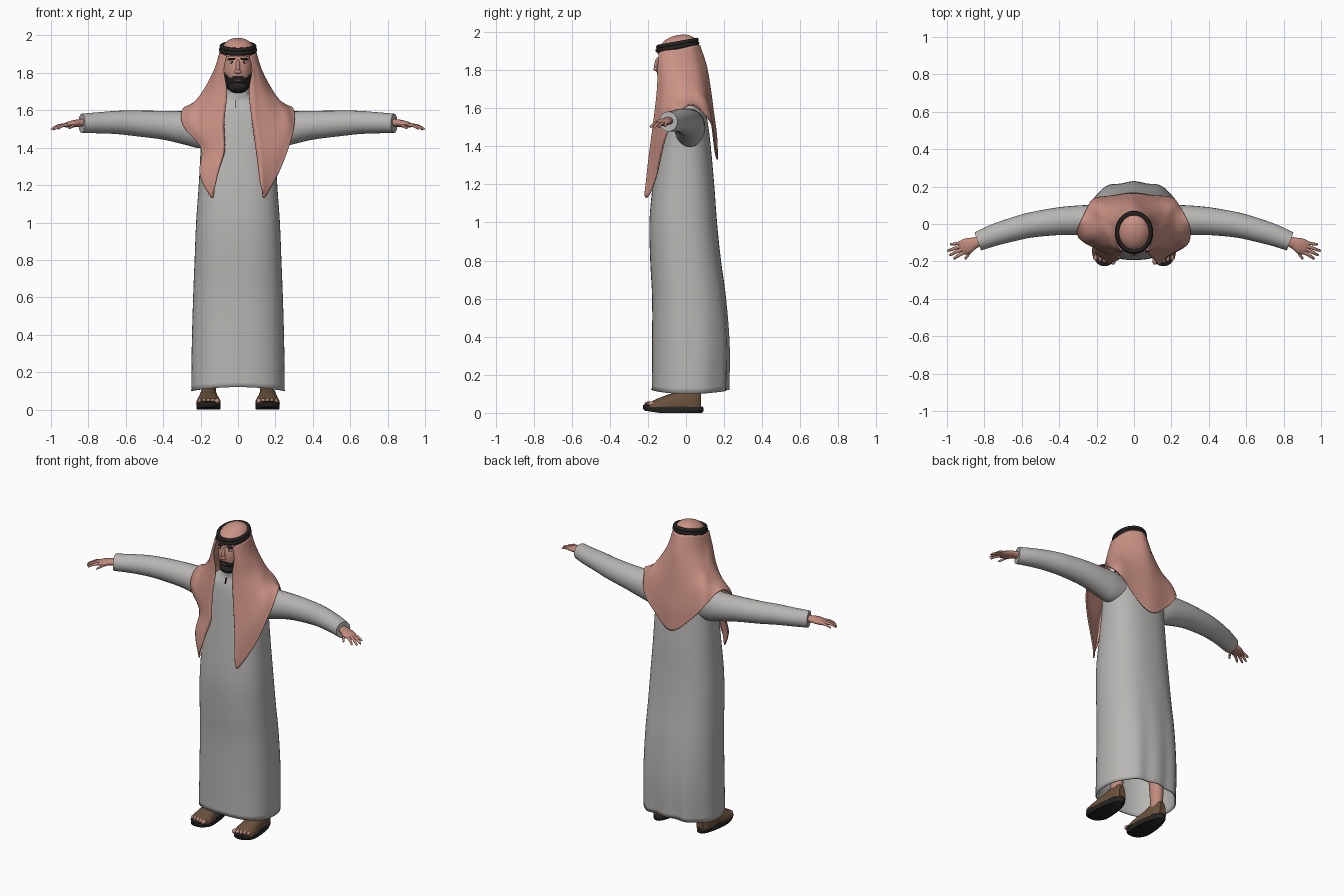
import bpy, bmesh, math
from mathutils import Vector

if "Cube" in bpy.data.objects:
    bpy.data.objects.remove(bpy.data.objects["Cube"], do_unlink=True)


def material(name, r, g, b):
    m = bpy.data.materials.new(name)
    m.use_nodes = True
    m.diffuse_color = (r, g, b, 1)
    m.node_tree.nodes["Principled BSDF"].inputs["Base Color"].default_value = (r, g, b, 1)
    return m


robe_grey = material("robe_grey", .47, .465, .45)
scarf_pink = material("scarf_pink", .60, .29, .235)
skin = material("skin", .54, .26, .205)
charcoal = material("charcoal", .018, .017, .016)
sandal_brown = material("sandal_brown", .14, .08, .045)
eye_white = material("eye_white", .55, .52, .48)


def spline(points, t):
    """Smooth curve through tuples of any length, t from 0 to len - 1."""
    last = len(points) - 1
    i = min(int(t), last - 1)
    f = t - i
    a, b, c, d = (points[min(max(k, 0), last)] for k in (i - 1, i, i + 1, i + 2))
    return tuple(q + f / 2 * (r - p + f * (2 * p - 5 * q + 4 * r - s + f * (3 * (q - r) + s - p)))
                 for p, q, r, s in zip(a, b, c, d))


def resample(points, n):
    return [spline(points, k * (len(points) - 1) / (n - 1)) for k in range(n)]


def oval(centre, u, v, n=24, power=2):
    """Closed ring around centre, spanned by half axes u and v."""
    centre, u, v = Vector(centre), Vector(u), Vector(v)
    out = []
    for k in range(n):
        a = math.tau * k / n
        c, s = math.cos(a), math.sin(a)
        out.append(centre + u * math.copysign(abs(c) ** (2 / power), c)
                   + v * math.copysign(abs(s) ** (2 / power), s))
    return out


def finish(ob, mat, angle=50):
    ob.data.materials.clear()
    ob.data.materials.append(mat)
    bpy.ops.object.select_all(action='DESELECT')
    bpy.context.view_layer.objects.active = ob
    ob.select_set(True)
    bpy.ops.object.shade_smooth_by_angle(angle=math.radians(angle))
    return ob


def skin_rows(name, rows, mat, closed=True, caps=True):
    """Surface through rows of points, optionally closed round and capped."""
    bm = bmesh.new()
    grid = [[bm.verts.new(p) for p in row] for row in rows]
    n = len(grid[0])
    for lower, upper in zip(grid, grid[1:]):
        for k in range(n if closed else n - 1):
            j = (k + 1) % n
            bm.faces.new((lower[k], lower[j], upper[j], upper[k]))
    if caps:
        bm.faces.new(grid[0])
        bm.faces.new(grid[-1])
    bmesh.ops.recalc_face_normals(bm, faces=bm.faces)
    mesh = bpy.data.meshes.new(name)
    bm.to_mesh(mesh)
    bm.free()
    ob = bpy.data.objects.new(name, mesh)
    bpy.context.collection.objects.link(ob)
    return finish(ob, mat)


def thicken(ob, amount, offset):
    mod = ob.modifiers.new("thickness", 'SOLIDIFY')
    mod.thickness, mod.offset = amount, offset


def ball(name, loc, size, mat, tilt=(0, 0, 0), seg=20):
    bpy.ops.mesh.primitive_uv_sphere_add(segments=seg, ring_count=seg * 2 // 3, location=loc, rotation=tilt)
    ob = bpy.context.object
    ob.name, ob.scale = name, size
    return finish(ob, mat)


# Robe body: height, half width, front y, back y
robe_profile = [(.1, .25, -.18, .22), (.35, .247, -.178, .225), (.6, .24, -.178, .208),
                (.8, .232, -.188, .183), (1, .224, -.192, .163), (1.2, .21, -.175, .148),
                (1.4, .2, -.15, .13), (1.52, .2, -.135, .115), (1.6, .175, -.12, .1),
                (1.65, .11, -.1, .075), (1.68, .07, -.1, .05), (1.71, .062, -.1, .035)]
rows = []
for z, w, front, back in resample(robe_profile, 60):
    row = oval((0, (front + back) / 2, z), (w, 0, 0), (0, (back - front) / 2, 0), 64, 2.4)
    low = max(0, 1 - z / .9)
    for p in row:
        p.y += low * .008 * math.cos(p.x * 45) * (p.y > 0)
        p.z += max(0, 1 - (z - .1) * 8) * .02 * (1 - (p.x / .25) ** 2)
    rows.append(row)
thicken(skin_rows("robe_body", rows, robe_grey, caps=False), .008, -1)

# Neck opening seam
bpy.ops.mesh.primitive_cube_add(size=1, location=(-.012, -.111, 1.635), rotation=(-.38, 0, 0))
bpy.context.object.name = "neck_seam"
bpy.context.object.scale = (.004, .009, .04)
finish(bpy.context.object, charcoal)

# Sleeves: centre x, y, z, half depth, half height
sleeve_path = [(.1, .02, 1.49, .07, .08), (.2, .02, 1.497, .08, .1), (.28, .02, 1.505, .08, .09),
               (.4, .015, 1.52, .074, .077), (.55, -.005, 1.53, .066, .068), (.65, -.03, 1.535, .061, .062),
               (.75, -.06, 1.533, .055, .056), (.835, -.093, 1.53, .048, .052)]
knuckles = [(.912, -.152, .965, -.186, 1.5), (.922, -.136, .988, -.168, 1.496),
            (.924, -.118, 1, -.145, 1.499), (.918, -.101, .984, -.11, 1.505)]
for side, s in (("left", 1), ("right", -1)):
    rows = []
    for x, y, z, d, h in resample(sleeve_path, 30):
        lean = .37 * min(1, max(0, (x - .3) * 2))
        rows.append(oval((s * x, y, z), (s * lean * d, d, 0), (0, 0, h), 28))
    skin_rows(side + "_sleeve", rows, robe_grey)

    # Hand: wrist and palm in one loft, then fingers and thumb
    palm = [(.8, -.083, 1.535, .026, .022), (.85, -.1, 1.532, .028, .02), (.885, -.116, 1.527, .039, .019),
            (.915, -.126, 1.522, .037, .014), (.932, -.131, 1.519, .026, .007)]
    rows = [oval((s * x, y, z), (s * .37 * d, d, 0), (0, 0, h), 16) for x, y, z, d, h in resample(palm, 12)]
    skin_rows(side + "_palm", rows, skin)
    digits = [((x, y, 1.522), ((x + u) / 2, (y + v) / 2, 1.517), (u, v, w)) for x, y, u, v, w in knuckles]
    digits.append(((.868, -.125, 1.525), (.885, -.162, 1.515), (.905, -.188, 1.503)))
    for k, path in enumerate(digits):
        rows = []
        for i, (x, y, z) in enumerate(resample(path, 8)):
            r = (.0095 - .0005 * i) * (.5 if i == 7 else 1)
            rows.append(oval((s * x, y, z), (s * r * .5, r, 0), (0, 0, r), 10))
        skin_rows(f"{side}_{'thumb' if k == 4 else 'finger'}_{k + 1}", rows, skin)

    # Sandal sole, upper, toes and ankle
    sole = []
    for z, grow in ((0, .95), (.008, 1), (.028, 1), (.034, .95)):
        row = oval((s * .158, -.067, z), (.062 * grow, 0, 0), (0, .158 * grow, 0), 40, 2.4)
        for p in row:
            p.x = s * .158 + (p.x - s * .158) * (1 - (p.y + .067) * 1.5)
            p.z += .012 * max(0, -p.y - .14) / .08
        sole.append(row)
    skin_rows(side + "_sole", sole, charcoal)
    upper = [(-.19, .058, .026), (-.15, .066, .045), (-.1, .062, .064), (-.05, .055, .08),
             (0, .05, .1), (.05, .043, .1), (.08, .024, .085)]
    rows = [oval((s * .158, y, .03), (w, 0, 0), (0, 0, h), 24, 2.3) for y, w, h in resample(upper, 20)]
    for row in rows:
        for p in row:
            p.z = max(p.z, .03)
    skin_rows(side + "_sandal_upper", rows, sandal_brown)
    for k in range(5):
        x = s * (.112 + .023 * k)
        ball(f"{side}_toe_{k + 1}", (x, -.197 + .005 * k, .046), (.014 - .001 * k, .021, .014), skin, seg=12)
    skin_rows(side + "_ankle", [oval((s * .155, .025, z), (r, 0, 0), (0, r * 1.1, 0))
                                for z, r in ((.08, .038), (.13, .036), (.35, .05))], skin)

# Head with beard coloured by height
head = ball("head", (0, -.055, 1.81), (.08, .1, .122), skin, seg=64)
head.data.materials.append(charcoal)
for v in head.data.vertices:
    if v.co.z < 0:
        v.co.x *= 1 + .18 * v.co.z ** 2
for f in head.data.polygons:
    x, y, z = f.center
    beard = z < -.42 + .45 * x * x
    moustache = abs(x) < .42 and abs(z + .27 + .35 * x * x) < .07
    f.material_index = int(y < .2 and (beard or moustache))
ball("chin_beard", (0, -.105, 1.725), (.055, .047, .034), charcoal)
ball("lower_lip", (0, -.144, 1.76), (.018, .007, .005), skin)
ball("nose_bridge", (0, -.148, 1.832), (.012, .018, .04), skin, (-.2, 0, 0))
ball("nose_tip", (0, -.156, 1.806), (.019, .016, .012), skin)
for side, s in (("left", 1), ("right", -1)):
    ball(side + "_eye", (s * .032, -.131, 1.856), (.014, .009, .008), eye_white)
    ball(side + "_iris", (s * .032, -.137, 1.856), (.007, .005, .007), charcoal)
    ball(side + "_eyebrow", (s * .035, -.134, 1.874), (.023, .008, .006), charcoal, (0, s * .12, -s * -.3))
skin_rows("neck", [oval((0, -.035, z), (.052, 0, 0), (0, .055, 0)) for z in (1.6, 1.78)], skin)

# Scarf crown, tilted up towards the back
rows = []
for k in range(14):
    a = math.pi / 2 * k / 13.2
    c = math.cos(a) ** .9
    row = oval((0, -.043, 1.903 + .081 * math.sin(a)), (.092 * c, 0, 0), (0, .108 * c, 0), 40)
    for p in row:
        p.z += .18 * (p.y + .043)
    rows.append(row)
skin_rows("scarf_crown", rows, scarf_pink)

# Double head cord
for k, z in enumerate((1.922, 1.941)):
    bpy.ops.mesh.primitive_torus_add(major_radius=.1, minor_radius=.0115, major_segments=48, minor_segments=10,
                                     location=(0, -.045, z), rotation=(.18, 0, 0))
    cord = bpy.context.object
    cord.name, cord.scale = f"head_cord_{k + 1}", (.92 - .03 * k, 1.05 - .03 * k, 1)
    finish(cord, charcoal)

# Scarf drape: columns from middle back round to the front edge, each from head to hem
columns = [
    [(0, .07, 1.93), (0, .105, 1.82), (0, .125, 1.7), (0, .14, 1.58), (0, .155, 1.46), (0, .16, 1.33)],
    [(.06, .04, 1.93), (.075, .07, 1.82), (.11, .1, 1.7), (.14, .125, 1.6), (.145, .14, 1.52), (.14, .15, 1.43)],
    [(.085, 0, 1.92), (.11, .02, 1.82), (.155, .05, 1.72), (.2, .085, 1.65), (.225, .1, 1.6), (.23, .115, 1.55)],
    [(.095, -.04, 1.91), (.12, -.03, 1.82), (.165, 0, 1.73), (.21, .01, 1.66), (.25, .01, 1.63), (.285, .01, 1.615)],
    [(.092, -.09, 1.905), (.12, -.08, 1.82), (.165, -.06, 1.72), (.215, -.07, 1.64), (.27, -.09, 1.56),
     (.295, -.1, 1.47)],
    [(.08, -.12, 1.9), (.105, -.12, 1.81), (.135, -.115, 1.7), (.185, -.125, 1.56), (.22, -.14, 1.42),
     (.2, -.155, 1.24)],
    [(.07, -.135, 1.895), (.085, -.14, 1.81), (.09, -.145, 1.7), (.105, -.165, 1.53), (.13, -.19, 1.34),
     (.14, -.21, 1.13)],
    [(.06, -.14, 1.89), (.075, -.145, 1.81), (.06, -.145, 1.7), (.075, -.155, 1.56), (.1, -.175, 1.38),
     (.12, -.2, 1.22)]]
mirrored = [[(-x, y, z) for x, y, z in col] for col in columns[:0:-1]]
dense = [resample(col, 30) for col in mirrored + columns]
rows = []
for i in range(30):
    row = []
    for k, p in enumerate(resample([col[i] for col in dense], 99)):
        p = Vector(p)
        out = Vector((p.x, p.y + .04, 0)).normalized()
        p += out * (.005 * i / 29 * math.sin(k * .55))
        # The right lappet is gathered in below the shoulder
        if p.x < 0:
            gather = math.exp(-((p.z - 1.39) / .1) ** 2) * min(1, max(0, -p.y * 12 - .3))
            p.x *= 1 - .27 * gather
        row.append(p)
    rows.append(row)
thicken(skin_rows("scarf_drape", rows, scarf_pink, closed=False, caps=False), .008, 0)
